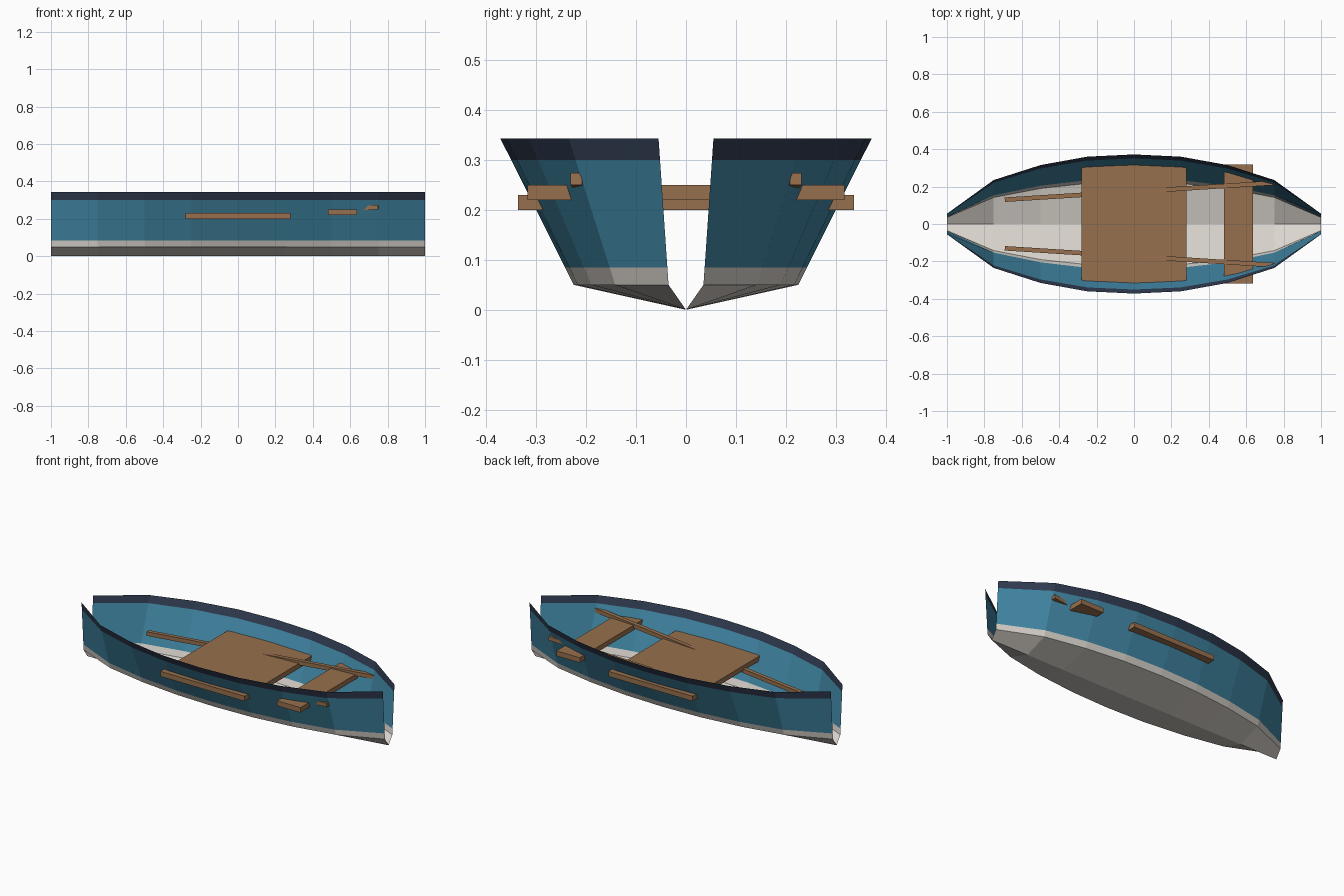
import bpy
import bmesh
from mathutils import Vector

cube = bpy.data.objects.get("Cube")
if cube:
    bpy.data.objects.remove(cube, do_unlink=True)


def material(name, rgb):
    mat = bpy.data.materials.new(name)
    mat.use_nodes = True
    colour = (*rgb, 1)
    mat.diffuse_color = colour
    mat.node_tree.nodes["Principled BSDF"].inputs["Base Color"].default_value = colour
    return mat


WHITE = material("off_white", (0.70, 0.66, 0.61))
BLUE = material("teal_blue", (0.052, 0.24, 0.37))
NAVY = material("dark_navy", (0.029, 0.044, 0.08))
WOOD = material("wood_brown", (0.31, 0.16, 0.075))


def add_object(name, bm, mats):
    mesh = bpy.data.meshes.new(name)
    bm.to_mesh(mesh)
    bm.free()
    for mat in mats:
        mesh.materials.append(mat)
    obj = bpy.data.objects.new(name, mesh)
    bpy.context.collection.objects.link(obj)
    return obj


def box(name, centre, size, direction=None):
    bm = bmesh.new()
    bmesh.ops.create_cube(bm, size=1)
    bmesh.ops.scale(bm, vec=size, verts=bm.verts)
    obj = add_object(name, bm, [WOOD])
    obj.location = centre
    if direction:
        # Yaw and pitch the long x axis without rolling it
        side = Vector((-direction.y, direction.x, 0)).normalized()
        up = direction.normalized().cross(side)
        rot = bpy.data.objects[obj.name].matrix_world.to_3x3()
        rot.col[0], rot.col[1], rot.col[2] = direction.normalized(), side, up
        obj.rotation_euler = rot.to_euler()
    return obj


# Hull: a thin open-ended sheet lofted through mirrored stations
CHINE_Z, WATER_Z, BAND_Z, TOP_Z = 0.05, 0.085, 0.30, 0.343
half = [(0, 0.225, 0.372), (0.25, 0.217, 0.36), (0.5, 0.19, 0.315),
        (0.75, 0.142, 0.235), (1, 0.035, 0.055)]
stations = [(-x, c, t) for x, c, t in reversed(half[1:])] + half

bm = bmesh.new()
rows = []
for x, chine, top in stations:
    side = [(0, 0)]
    for z in (CHINE_Z, WATER_Z, BAND_Z, TOP_Z):
        side.append((chine + (top - chine) * (z - CHINE_Z) / (TOP_Z - CHINE_Z), z))
    section = [(-y, z) for y, z in reversed(side[1:])] + side
    rows.append([bm.verts.new((x, y, z)) for y, z in section])
for a, b in zip(rows, rows[1:]):
    for i in range(len(a) - 1):
        bm.faces.new((a[i], a[i + 1], b[i + 1], b[i]))
# Colour bands by height
for face in bm.faces:
    z = face.calc_center_median().z
    face.material_index = 0 if z < WATER_Z else 1 if z < BAND_Z else 2
add_object("hull", bm, [WHITE, BLUE, NAVY])

# Seats run right through the hull sides
box("middle_seat", (0, 0, 0.215), (0.56, 0.674, 0.03))
box("end_seat", (0.56, 0, 0.235), (0.155, 0.636, 0.03))

# Oars slope up and outwards across the middle seat
for name, s in (("left_oar", 1), ("right_oar", -1)):
    start = Vector((-0.69, s * 0.13, 0.172))
    end = Vector((0.75, s * 0.22, 0.262))
    axis = end - start
    box(name, (start + end) / 2, (axis.length, 0.024, 0.024), axis)
